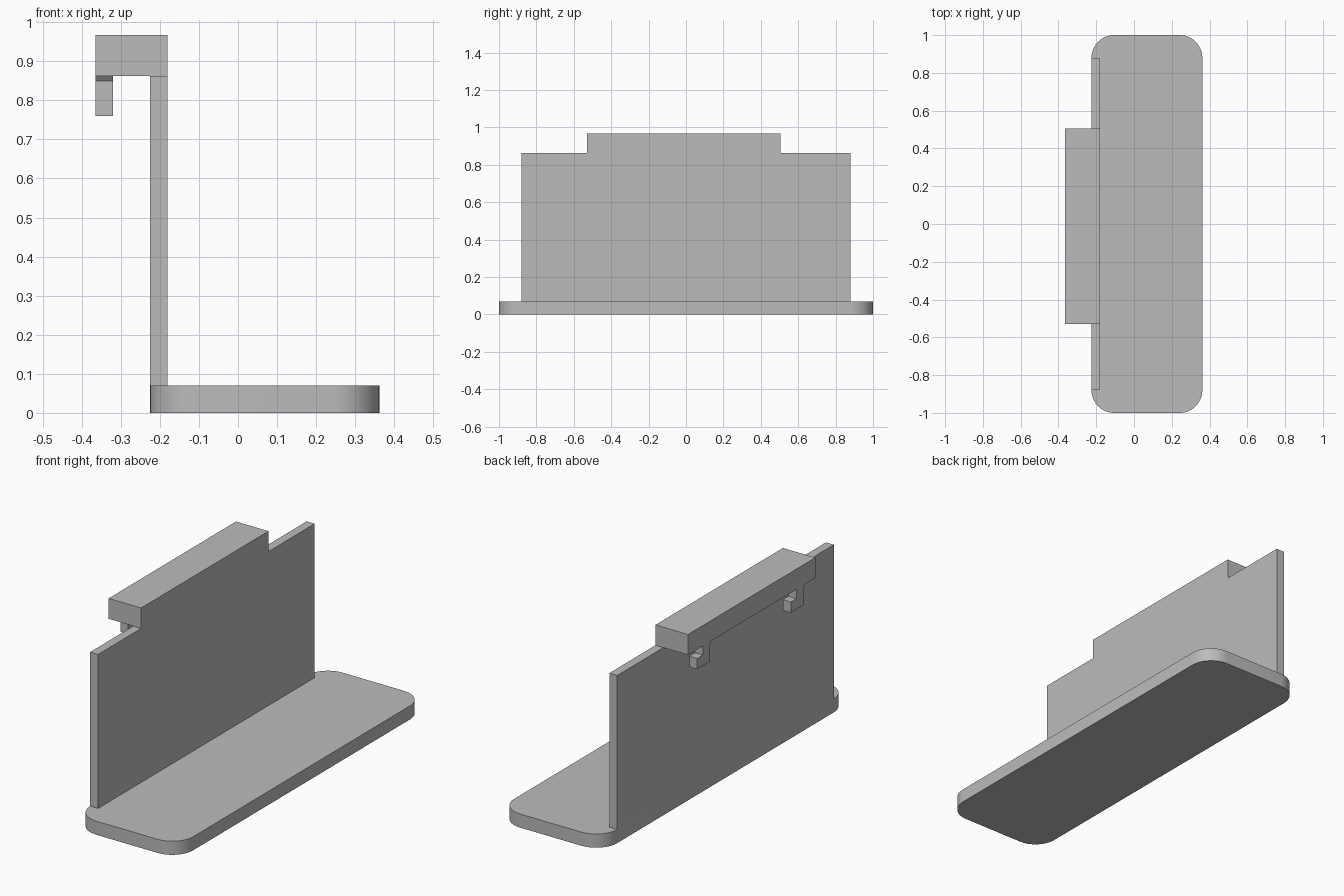
import bpy, bmesh
from mathutils import Vector

cube = bpy.data.objects.get("Cube")
if cube:
    bpy.data.objects.remove(cube, do_unlink=True)

grey = bpy.data.materials.new("plain grey")
grey.use_nodes = True
colour = (0.5, 0.5, 0.5, 1)
grey.diffuse_color = colour
grey.node_tree.nodes["Principled BSDF"].inputs["Base Color"].default_value = colour


def extrude(name, outline, depth, corner=0):
    """Extrude a closed outline along depth; optionally round its corners."""
    depth = Vector(depth)
    bm = bmesh.new()
    face = bm.faces.new([bm.verts.new(p) for p in outline])
    moved = bmesh.ops.extrude_face_region(bm, geom=[face])["geom"]
    bmesh.ops.translate(bm, vec=depth,
                        verts=[v for v in moved if isinstance(v, bmesh.types.BMVert)])
    if face.is_valid and all(len(e.link_faces) == 1 for e in face.edges):
        bm.faces.new(list(reversed(face.verts)))
    if corner:
        edges = [e for e in bm.edges
                 if abs((e.verts[1].co - e.verts[0].co).normalized().dot(depth.normalized())) > 0.99]
        bmesh.ops.bevel(bm, geom=edges, offset=corner, offset_type='OFFSET',
                        segments=12, profile=0.5, affect='EDGES')
    bmesh.ops.recalc_face_normals(bm, faces=bm.faces)
    mesh = bpy.data.meshes.new(name)
    bm.to_mesh(mesh)
    bm.free()
    mesh.materials.append(grey)
    obj = bpy.data.objects.new(name, mesh)
    bpy.context.collection.objects.link(obj)
    return obj


def box(name, low, high, corner=0):
    (x0, y0, z0), (x1, y1, z1) = low, high
    outline = [(x0, y0, z0), (x1, y0, z0), (x1, y1, z0), (x0, y1, z0)]
    return extrude(name, outline, (0, 0, z1 - z0), corner)


# Shelf with rounded corners
shelf = box("shelf", (-0.225, -1, 0), (0.362, 1, 0.07), corner=0.12)
bpy.context.view_layer.objects.active = shelf
shelf.select_set(True)
bpy.ops.object.shade_smooth_by_angle()

# Upright panel and the hanging bar on top
box("back_panel", (-0.225, -0.88, 0.07), (-0.18, 0.88, 0.862))
box("hanging_bar", (-0.365, -0.53, 0.862), (-0.18, 0.505, 0.967))

# Two hooks under the bar, with feet pointing the same way
hook = [(0, 0.76), (0.105, 0.76), (0.105, 0.815), (0.06, 0.815),
        (0.06, 0.862), (-0.01, 0.862), (0, 0.85)]
for name, y in (("front_hook", -0.435), ("rear_hook", 0.325)):
    extrude(name, [(-0.365, y + dy, z) for dy, z in hook], (0.045, 0, 0))
